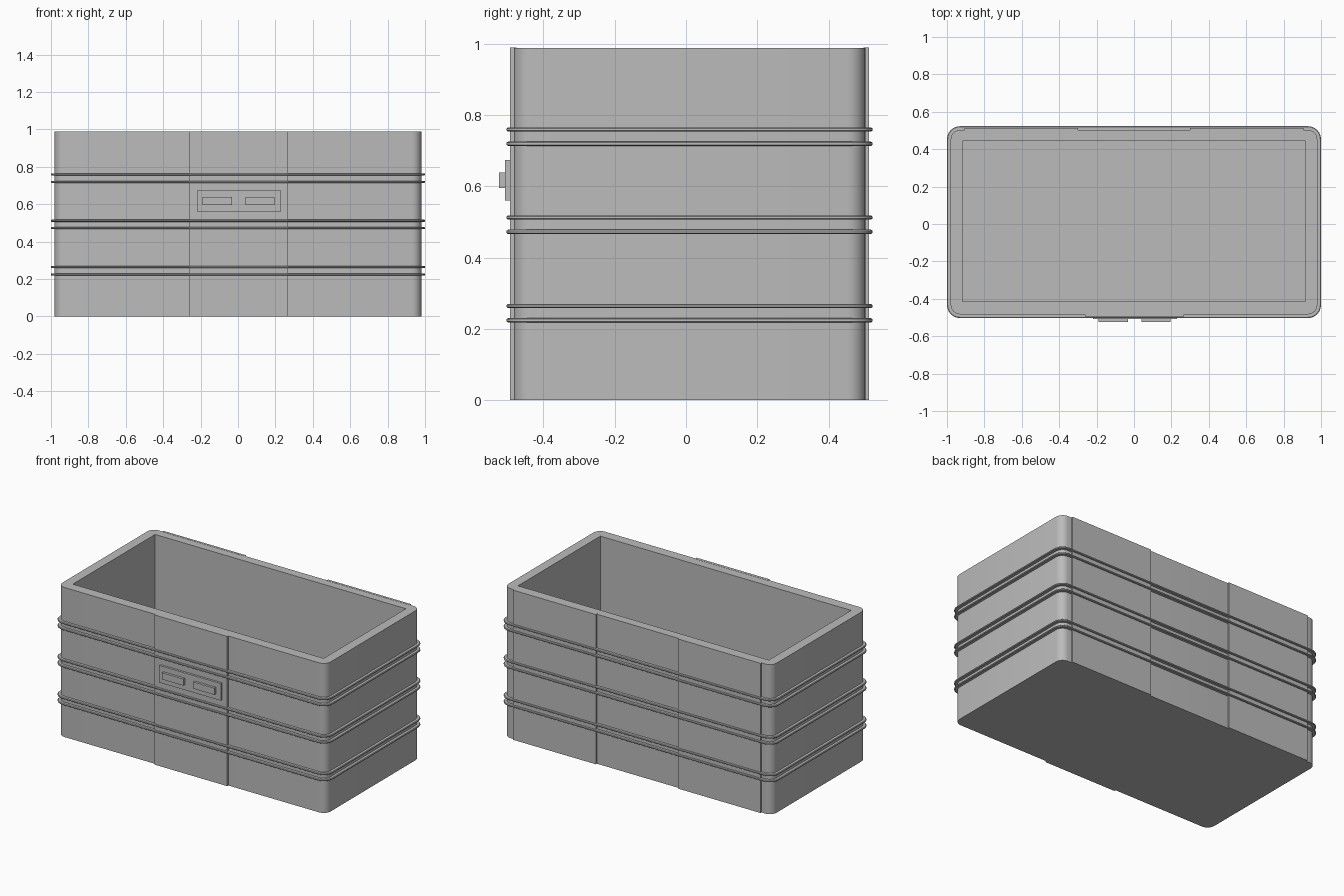
import bpy, bmesh, math

cube = bpy.data.objects.get("Cube")
if cube:
    bpy.data.objects.remove(cube, do_unlink=True)

GREY = (0.5, 0.5, 0.5, 1.0)
grey = bpy.data.materials.new("grey_plastic")
grey.use_nodes = True
grey.diffuse_color = GREY
grey.node_tree.nodes["Principled BSDF"].inputs["Base Color"].default_value = GREY

HEIGHT = 0.988
X, FRONT, BACK = 0.98, -0.483, 0.503   # body footprint
RADIUS = 0.05


def outline(grow=0.0, segments=6):
    """Rounded rectangle footprint, offset outwards by grow."""
    pts = []
    r = RADIUS + grow
    corners = [(X, BACK, 0), (-X, BACK, 1), (-X, FRONT, 2), (X, FRONT, 3)]
    for cx, cy, quarter in corners:
        cx -= math.copysign(RADIUS, cx)
        cy -= math.copysign(RADIUS, cy)
        for i in range(segments + 1):
            a = (quarter + i / segments) * math.pi / 2
            pts.append((cx + r * math.cos(a), cy + r * math.sin(a)))
    return pts


def finish(name, bm, smooth=False):
    bmesh.ops.recalc_face_normals(bm, faces=bm.faces)
    mesh = bpy.data.meshes.new(name)
    bm.to_mesh(mesh)
    bm.free()
    mesh.materials.append(grey)
    obj = bpy.data.objects.new(name, mesh)
    bpy.context.collection.objects.link(obj)
    if smooth:
        bpy.ops.object.select_all(action='DESELECT')
        obj.select_set(True)
        bpy.context.view_layer.objects.active = obj
        bpy.ops.object.shade_smooth_by_angle(angle=math.radians(30))
    return obj


def box(name, x0, x1, y0, y1, z0, z1):
    bm = bmesh.new()
    bmesh.ops.create_cube(bm, size=1)
    for v in bm.verts:
        v.co = ((x0 + x1) / 2 + v.co.x * (x1 - x0),
                (y0 + y1) / 2 + v.co.y * (y1 - y0),
                (z0 + z1) / 2 + v.co.z * (z1 - z0))
    return finish(name, bm)


def bridge(bm, a, b):
    for i in range(len(a)):
        j = (i + 1) % len(a)
        bm.faces.new((a[i], a[j], b[j], b[i]))


# Open bin: rounded outside, square cornered inside
bm = bmesh.new()
low = [bm.verts.new((x, y, 0)) for x, y in outline()]
high = [bm.verts.new((x, y, HEIGHT)) for x, y in outline()]
bm.faces.new(low)
bridge(bm, low, high)
inner = [(0.917, 0.444), (-0.917, 0.444), (-0.917, -0.415), (0.917, -0.415)]
lip = [bm.verts.new((x, y, HEIGHT)) for x, y in inner]
floor = [bm.verts.new((x, y, 0.06)) for x, y in inner]
bridge(bm, lip, floor)
bm.faces.new(floor)
step = len(high) // 4
for q in range(4):
    arc = high[q * step:(q + 1) * step]
    for a, b in zip(arc, arc[1:]):
        bm.faces.new((a, b, lip[q]))
    n = (q + 1) % 4
    bm.faces.new((arc[-1], high[n * step], lip[n], lip[q]))
finish("bin_body", bm, smooth=True)

# Paired ribs running all the way round
profile = [(-0.005, -0.006), (0.016, -0.006), (0.02, -0.003),
           (0.02, 0.003), (0.016, 0.006), (-0.005, 0.006)]
for level, base in enumerate((0.244, 0.492, 0.739)):
    for side, offset in (("lower", -0.02), ("upper", 0.02)):
        bm = bmesh.new()
        loops = [[bm.verts.new((x, y, base + offset + dz)) for x, y in outline(grow)]
                 for grow, dz in profile]
        for i, loop in enumerate(loops):
            bridge(bm, loop, loops[(i + 1) % len(loops)])
        finish(f"{side}_rib_{level + 1}", bm, smooth=True)

# Raised wall panels: one in the middle of the front, two on the back
box("front_panel", -0.263, 0.267, -0.494, -0.475, 0, HEIGHT + 0.001)
for side, s in (("left", 1), ("right", -1)):
    x0, x1 = sorted((s * 0.3, s * 0.905))
    box(f"{side}_back_panel", x0, x1, 0.498, 0.513, 0, HEIGHT + 0.001)

# Latch plate with two raised buttons
box("latch_plate", -0.22, 0.23, -0.508, -0.49, 0.56, 0.673)
box("right_latch_button", -0.19, -0.033, -0.524, -0.5, 0.595, 0.639)
box("left_latch_button", 0.04, 0.194, -0.524, -0.5, 0.595, 0.639)
